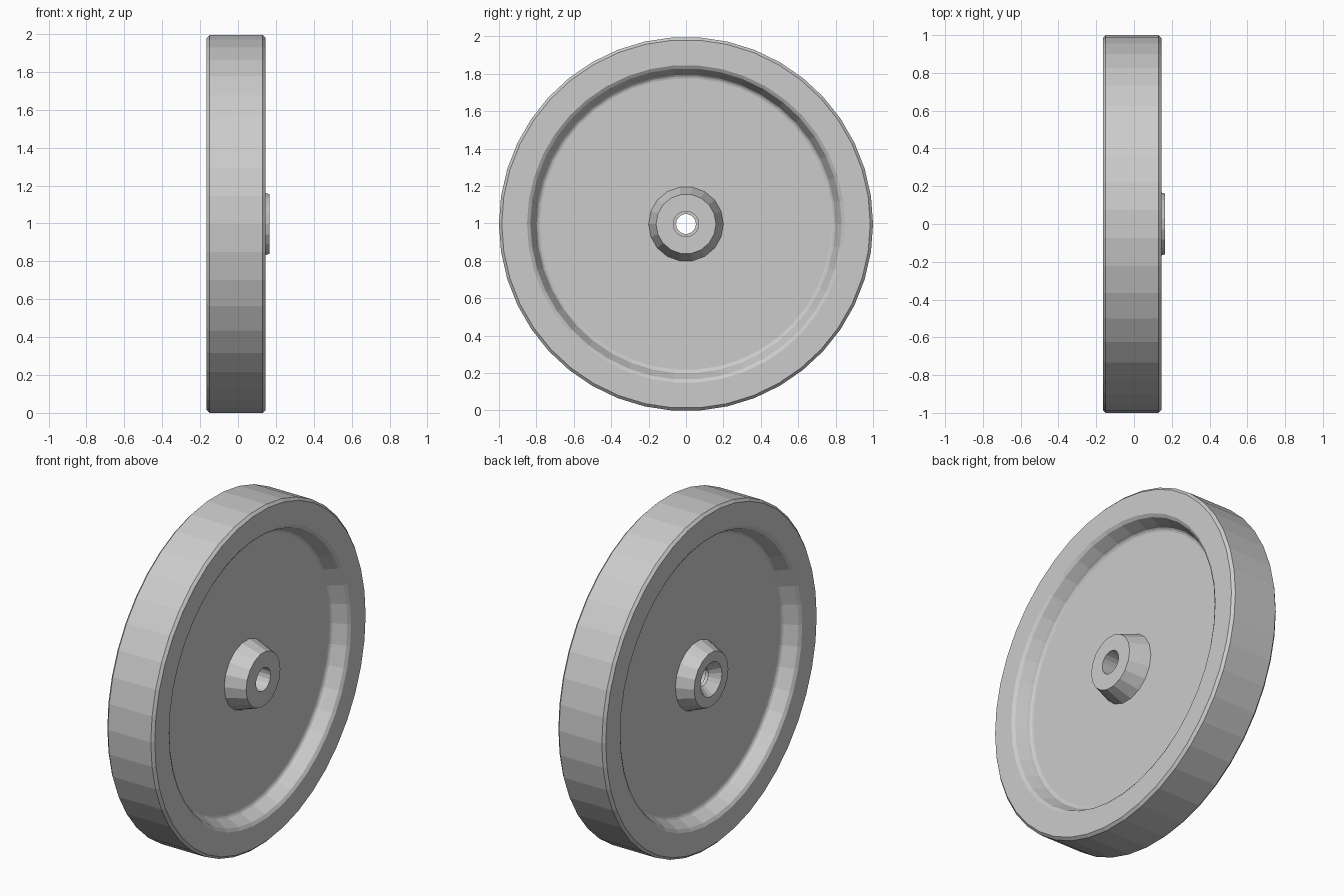
import bpy, bmesh, math

if "Cube" in bpy.data.objects:
    bpy.data.objects.remove(bpy.data.objects["Cube"], do_unlink=True)

CENTRE_Z = 0.997   # axle height
MID_X = -0.01      # middle plane of the rim

grey = bpy.data.materials.new("plain grey")
grey.use_nodes = True
colour = (0.6, 0.6, 0.6, 1)
grey.diffuse_color = colour
grey.node_tree.nodes["Principled BSDF"].inputs["Base Color"].default_value = colour


def lathe(name, profile, sides, closed):
    """Spin (x, radius) points about the axle; radius 0 becomes a single point."""
    bm = bmesh.new()
    rings = []
    for x, r in profile:
        ring = []
        for i in range(sides):
            a = math.tau * i / sides
            ring.append(bm.verts.new((x, r * math.cos(a), CENTRE_Z + r * math.sin(a))))
        rings.append(ring)
    pairs = list(zip(rings, rings[1:]))
    if closed:
        pairs.append((rings[-1], rings[0]))
    for a, b in pairs:
        for i in range(sides):
            j = (i + 1) % sides
            bm.faces.new((a[i], a[j], b[j], b[i]))
    bmesh.ops.recalc_face_normals(bm, faces=bm.faces)
    mesh = bpy.data.meshes.new(name)
    bm.to_mesh(mesh)
    bm.free()
    mesh.materials.append(grey)
    obj = bpy.data.objects.new(name, mesh)
    bpy.context.collection.objects.link(obj)
    return obj


# Rim and web: half profile from the web outwards, mirrored about the mid plane
half = [(0.06, 0.12), (0.06, 0.78), (0.063, 0.79), (0.07, 0.799), (0.085, 0.805),
        (0.143, 0.832), (0.155, 0.85), (0.155, 0.985), (0.14, 1.0)]
right_side = [(MID_X + x, r) for x, r in half]
left_side = [(MID_X - x, r) for x, r in reversed(half)]
lathe("rim_and_web", right_side + left_side, 42, True)

# Hub: tapered boss on both sides, stepped bore and a countersink on one face
hub = [(0.165, 0.068), (0.165, 0.16), (0.05, 0.2), (-0.07, 0.2), (-0.165, 0.16),
       (-0.165, 0.1), (-0.11, 0.053), (-0.09, 0.053), (-0.09, 0.068)]
lathe("hub", hub, 18, True)
